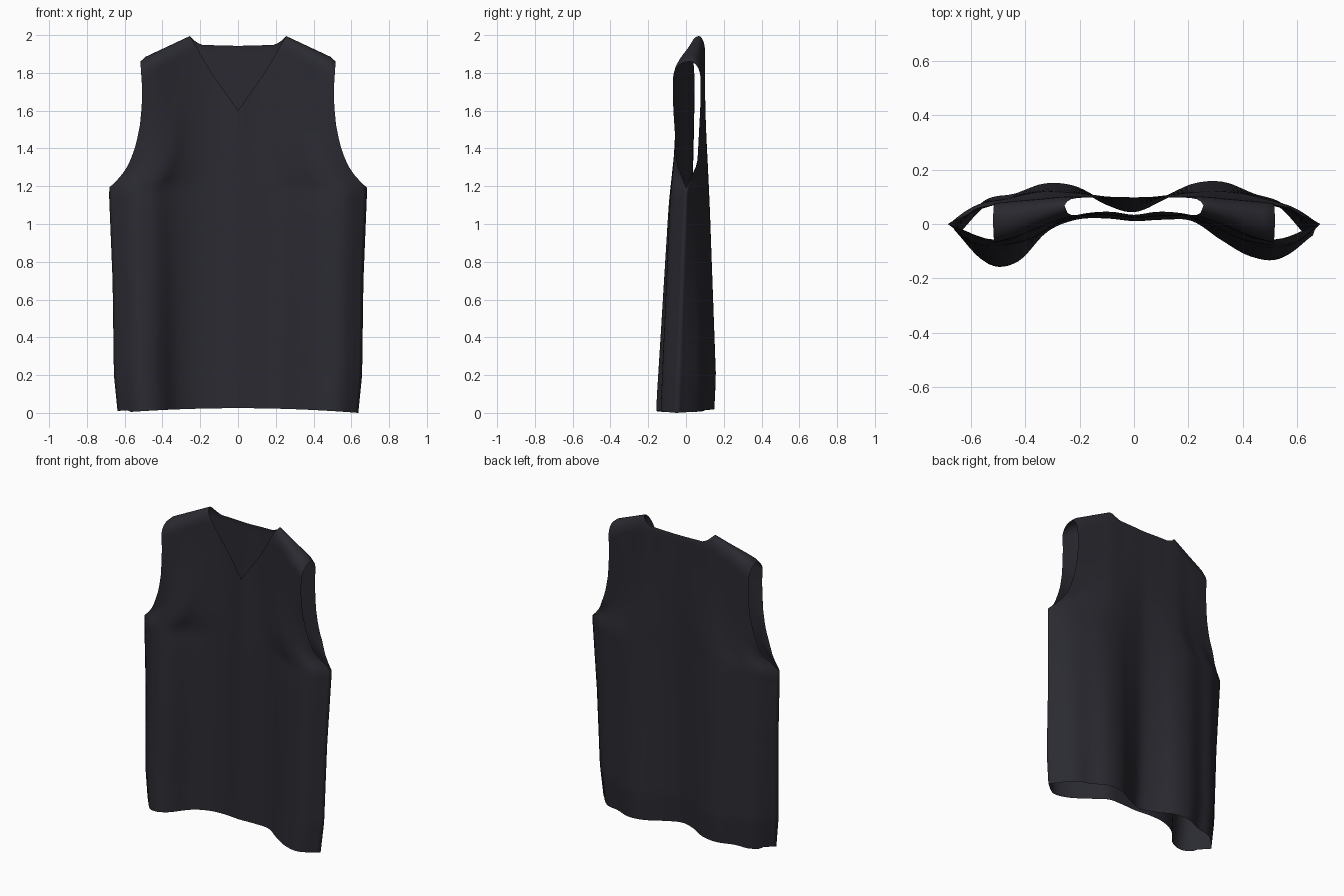
import bpy, bmesh, math

if "Cube" in bpy.data.objects:
    bpy.data.objects.remove(bpy.data.objects["Cube"])

# Half width of the garment against height (hem, side seam, armhole, shoulder tip)
WIDTH = [(0, .637), (.2, .657), (.7, .664), (1.19, .684), (1.25, .622), (1.3, .588),
         (1.36, .56), (1.43, .538), (1.525, .519), (1.62, .51),
         (1.71, .507), (1.86, .517), (2.0, .517)]

# Depth (y) across the cloth from left to right seam, at four heights
LEVELS = [0, 1.19, 1.32, 1.62]
FRONT = [
    [-.03, -.15, -.14, -.03, .015, .02, .01, .015, .01, -.06, -.12, -.13, -.05],
    [0, -.075, -.08, -.015, .025, .035, .025, .03, .025, -.025, -.075, -.075, 0],
    [-.048, -.068, -.055, 0, .03, .038, .028, .035, .03, -.005, -.05, -.065, -.048],
    [-.068, -.045, -.01, .02, .04, .045, .035, .045, .04, .02, -.01, -.045, -.068]]
BACK = [
    [-.03, .09, .115, .155, .145, .085, .055, .1, .155, .162, .115, .075, -.05],
    [0, .07, .095, .12, .118, .1, .088, .103, .12, .12, .1, .065, 0],
    [.06, .078, .094, .113, .112, .1, .092, .103, .113, .113, .096, .075, .06],
    [.076, .085, .092, .1, .1, .1, .098, .1, .1, .1, .092, .085, .076]]

# Top edge against half-distance from the centre: V neck in front, shallow neck behind
FRONT_TOP = [(0, 1.6), (.135, 1.79), (.255, 1.995), (.49, 1.885), (.517, 1.86)]
BACK_TOP = [(0, 1.943), (.19, 1.948), (.225, 1.965), (.255, 1.995), (.49, 1.885), (.517, 1.86)]
TIP = .517


def lerp_table(table, t):
    if t <= table[0][0]:
        return table[0][1]
    for (a, p), (b, q) in zip(table, table[1:]):
        if t <= b:
            return p + (q - p) * (t - a) / (b - a)
    return table[-1][1]


def smooth_profile(p, u):
    """Catmull-Rom through evenly spaced values, u in -1..1."""
    f = (u + 1) / 2 * (len(p) - 1)
    i = min(int(f), len(p) - 2)
    t = f - i
    b, c = p[i], p[i + 1]
    a = p[i - 1] if i else 2 * b - c
    d = p[i + 2] if i + 2 < len(p) else 2 * c - b
    return b + .5 * t * (c - a + t * (2*a - 5*b + 4*c - d + t * (3*(b - c) + d - a)))


def cloth_point(u, v, depths, top, tuck):
    xs = abs(u) * TIP
    hem = .025 * (1 - u * u) + (.01 if u < -.9 else 0)
    z = hem + v * (lerp_table(top, xs) - hem)
    # blend softly between the heights, except right at the side seams
    inside = 1 - abs(u) ** 8
    y = sum(lerp_table(depths[u], z + k * .07 * inside) for k in (-2, -1, 0, 1, 2)) / 5
    y -= tuck * inside * max(0, 1 - z / .2)
    # roll the top of the panel over to the shoulder seam
    ridge = lerp_table(FRONT_TOP, max(xs, .255))
    d = min(max((ridge - z) / .085, 0), 1)
    seam = .068 - .05 * min(max((xs - .255) / .26, 0), 1)
    y = seam + (y - seam) * math.sqrt(max(0, 1 - (1 - d) ** 2))
    return u * lerp_table(WIDTH, z), y, z


def panel(name, profiles, top, tuck, flip):
    bm = bmesh.new()
    cols = [i / 36 for i in range(-36, 37)]
    # put a column exactly on each neck point
    k = .255 / TIP
    cols = [math.copysign(k, u) if abs(abs(u) - .5) < .001 else u for u in cols]
    depths = {u: [(h, smooth_profile(p, u)) for h, p in zip(LEVELS, profiles)] for u in cols}
    rows = [i / 50 for i in range(47)] + [.93, .94, .95, .96, .97, .98, .985, .99, .994, .997, .999, 1]
    grid = [[bm.verts.new(cloth_point(u, v, depths, top, tuck)) for u in cols] for v in rows]
    for r0, r1 in zip(grid, grid[1:]):
        for i in range(len(cols) - 1):
            f = [r0[i], r0[i + 1], r1[i + 1], r1[i]]
            bm.faces.new(f[::-1] if flip else f).smooth = True
    me = bpy.data.meshes.new(name)
    bm.to_mesh(me)
    bm.free()
    me.materials.append(cloth)
    ob = bpy.data.objects.new(name, me)
    bpy.context.collection.objects.link(ob)
    return ob


cloth = bpy.data.materials.new("dark_charcoal_cloth")
cloth.diffuse_color = (.023, .023, .031, 1)
cloth.use_nodes = True
cloth.node_tree.nodes["Principled BSDF"].inputs["Base Color"].default_value = cloth.diffuse_color

# Front and back panels, joined and welded along side and shoulder seams
front = panel("vest_body", FRONT, FRONT_TOP, 0, False)
back = panel("vest_back", BACK, BACK_TOP, .015, True)
bpy.ops.object.select_all(action='DESELECT')
back.select_set(True)
front.select_set(True)
bpy.context.view_layer.objects.active = front
bpy.ops.object.join()
bm = bmesh.new()
bm.from_mesh(front.data)
bmesh.ops.remove_doubles(bm, verts=[v for v in bm.verts if v.is_boundary], dist=.0008)
bm.to_mesh(front.data)
bm.free()
